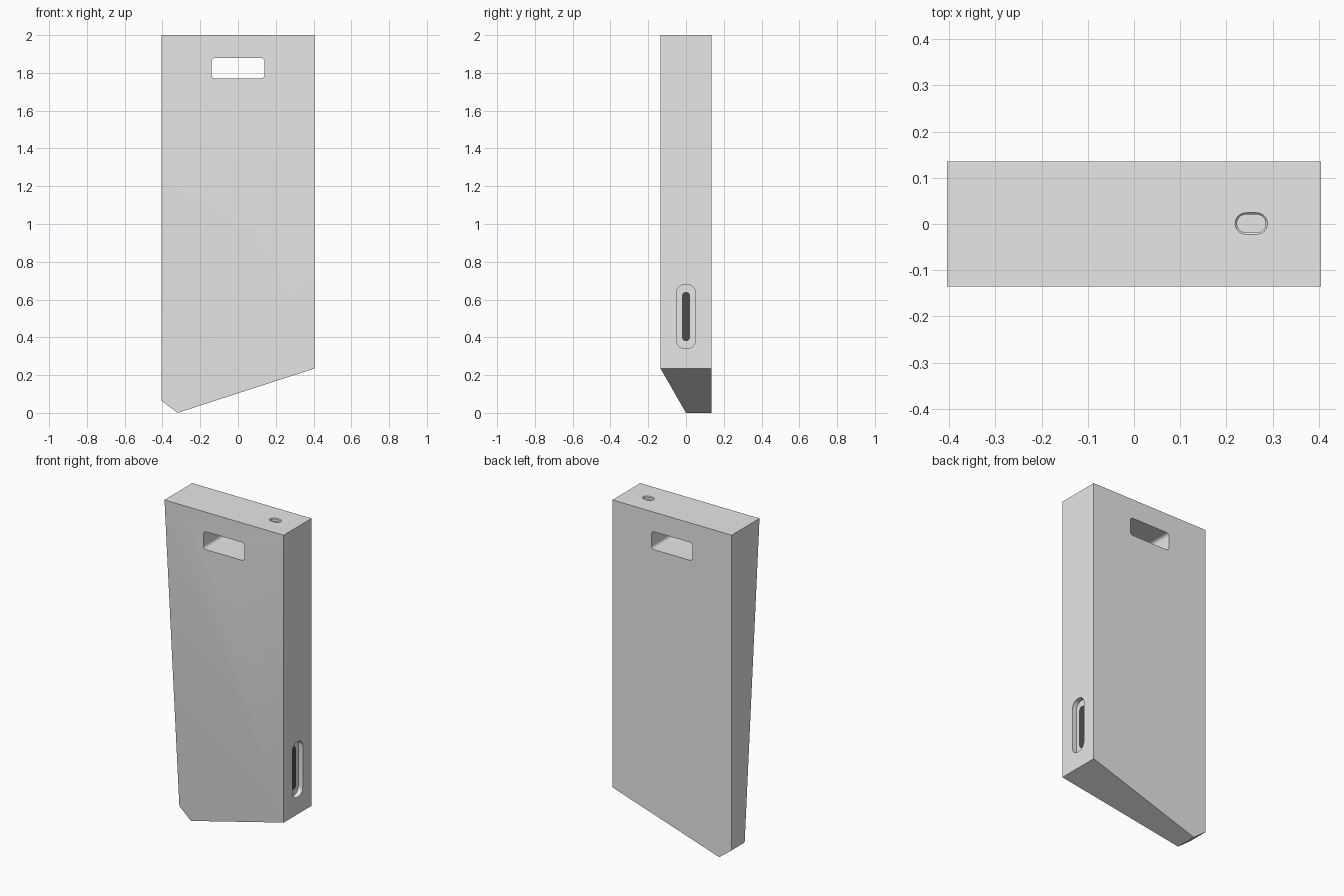
import bpy, bmesh, math
from mathutils import Matrix, Vector

if "Cube" in bpy.data.objects:
    bpy.data.objects.remove(bpy.data.objects["Cube"])


def material(name, v):
    m = bpy.data.materials.new(name)
    m.diffuse_color = (v, v, v, 1)
    m.use_nodes = True
    m.node_tree.nodes["Principled BSDF"].inputs["Base Color"].default_value = m.diffuse_color
    return m


GREY = material("light grey", 0.8)
DARK = material("dark grey", 0.07)


def make(name, bm, mat):
    bmesh.ops.recalc_face_normals(bm, faces=bm.faces)
    me = bpy.data.meshes.new(name)
    bm.to_mesh(me)
    bm.free()
    me.materials.append(mat)
    ob = bpy.data.objects.new(name, me)
    bpy.context.collection.objects.link(ob)
    return ob


def rounded_rect(w, h, r, n=8):
    pts = []
    for k, (sx, sy) in enumerate(((1, 1), (-1, 1), (-1, -1), (1, -1))):
        for i in range(n + 1):
            a = math.pi / 2 * (k + i / n)
            pts.append((sx * (w / 2 - r) + r * math.cos(a),
                        sy * (h / 2 - r) + r * math.sin(a)))
    return pts


def slot(name, w, h, r, layers, origin, axes, mat):
    """Rounded prism; layers are (height, inset) along the third axis."""
    m = Matrix([Vector(a) for a in axes]).transposed()
    bm = bmesh.new()
    loops = []
    for z, i in layers:
        loops.append([bm.verts.new(m @ Vector((x, y, z)) + Vector(origin))
                      for x, y in rounded_rect(w - 2 * i, h - 2 * i, r - i)])
    n = len(loops[0])
    for a, b in zip(loops, loops[1:]):
        for k in range(n):
            bm.faces.new((a[k], a[(k + 1) % n], b[(k + 1) % n], b[k]))
    bm.faces.new(loops[0])
    bm.faces.new(loops[-1])
    return make(name, bm, mat)


# Slab body: flat back, front folded along the diagonal towards the lower left
X, Y = 0.405, 0.135
outline = [(-X, 2, -Y), (X, 2, -Y), (X, 0.235, -Y), (-0.32, 0, 0.0), (-X, 0.065, 0.009)]
bm = bmesh.new()
front = [bm.verts.new((x, y, z)) for x, z, y in outline]
back = [bm.verts.new((x, Y, z)) for x, z, y in outline]
bm.faces.new(front[:3])
bm.faces.new([front[0]] + front[2:])
bm.faces.new(back)
for k in range(5):
    j = (k + 1) % 5
    bm.faces.new((front[k], front[j], back[j], back[k]))
body = make("slab_body", bm, GREY)

# Cutters: handle opening, top pocket with chamfered rim, side recess
FRONT = ((1, 0, 0), (0, 0, 1), (0, -1, 0))
TOP = ((1, 0, 0), (0, 1, 0), (0, 0, 1))
SIDE = ((0, 1, 0), (0, 0, 1), (1, 0, 0))
cutters = [
    slot("handle_cutter", 0.28, 0.11, 0.02, [(-0.3, 0), (0.3, 0)],
         (0, 0, 1.825), FRONT, GREY),
    slot("top_pocket_cutter", 0.07, 0.047, 0.0234,
         [(-0.02, 0.004), (-0.004, 0.004), (0, 0), (0.02, 0)],
         (0.254, 0.001, 2), TOP, GREY),
    slot("side_recess_cutter", 0.10, 0.34, 0.045, [(-0.03, 0), (0.05, 0)],
         (X, 0, 0.51), SIDE, GREY),
]
bpy.context.view_layer.objects.active = body
body.select_set(True)
for c in cutters:
    mod = body.modifiers.new("cut", 'BOOLEAN')
    mod.operation = 'DIFFERENCE'
    mod.solver = 'EXACT'
    mod.object = c
    bpy.ops.object.modifier_apply(modifier=mod.name)
    bpy.data.objects.remove(c)
bpy.ops.object.shade_smooth_by_angle(angle=math.radians(30))

# Dark slot set on the recess floor
slot("side_slot", 0.042, 0.26, 0.02, [(-0.033, 0), (-0.026, 0)],
     (X, 0, 0.51), SIDE, DARK)
